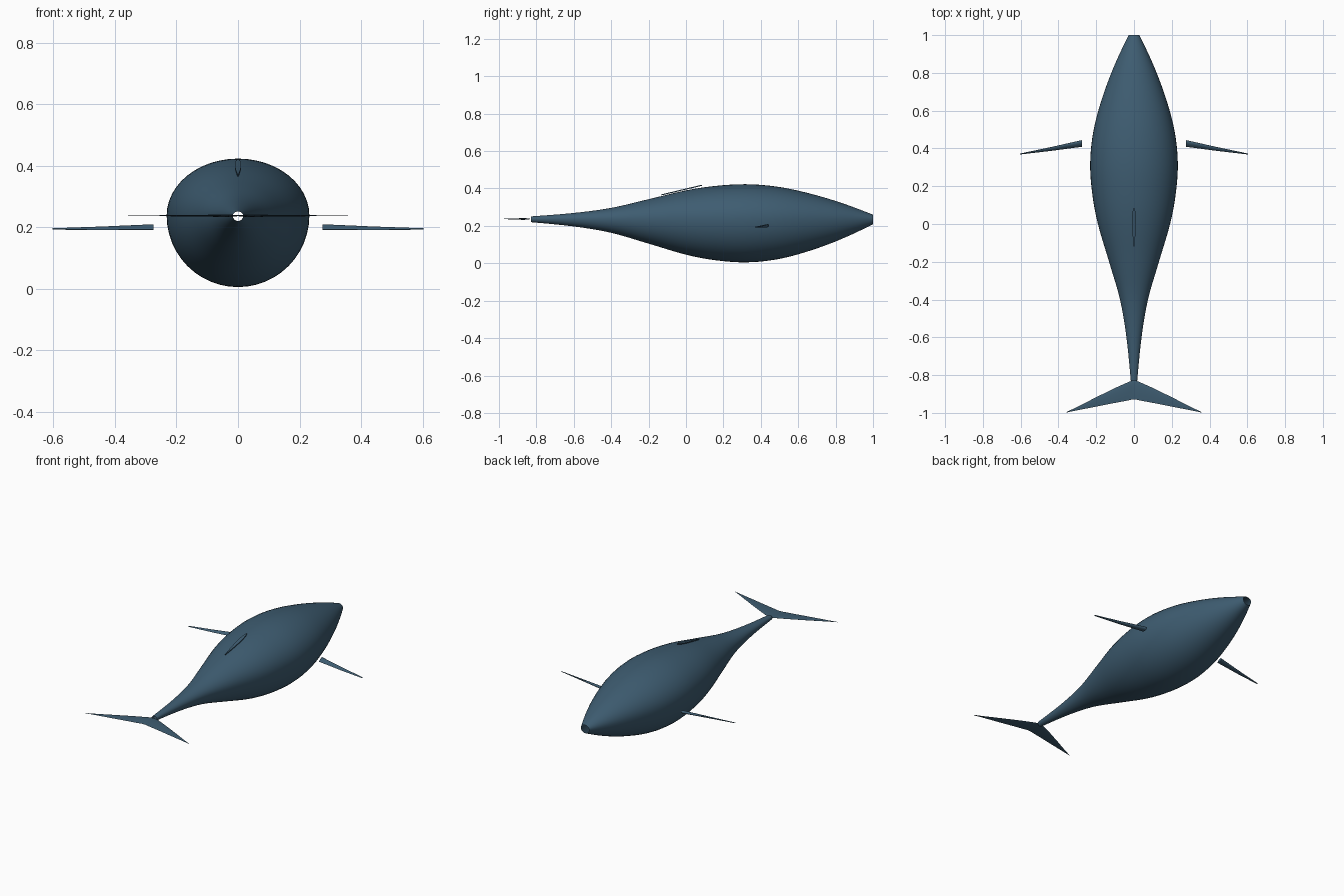
import bpy, bmesh, math
from mathutils import Vector

if "Cube" in bpy.data.objects:
    bpy.data.objects.remove(bpy.data.objects["Cube"])

skin = bpy.data.materials.new("slate_blue")
skin.diffuse_color = (0.048, 0.108, 0.165, 1)
skin.use_nodes = True
skin.node_tree.nodes["Principled BSDF"].inputs["Base Color"].default_value = skin.diffuse_color


def loft(name, rings, cap=False, angle=50):
    """Skin a list of closed rings into one smooth object."""
    bm = bmesh.new()
    rows = [[bm.verts.new(p) for p in ring] for ring in rings]
    n = len(rows[0])
    for a, b in zip(rows, rows[1:]):
        for i in range(n):
            j = (i + 1) % n
            bm.faces.new((a[i], a[j], b[j], b[i]))
    if cap:
        bm.faces.new(rows[0])
        bm.faces.new(rows[-1])
    bmesh.ops.recalc_face_normals(bm, faces=bm.faces)
    mesh = bpy.data.meshes.new(name)
    bm.to_mesh(mesh)
    bm.free()
    mesh.materials.append(skin)
    obj = bpy.data.objects.new(name, mesh)
    bpy.context.collection.objects.link(obj)
    bpy.ops.object.select_all(action='DESELECT')
    obj.select_set(True)
    bpy.context.view_layer.objects.active = obj
    bpy.ops.object.shade_smooth_by_angle(angle=math.radians(angle))
    return obj


def foil(lead, trail, thick, up, steps=10):
    """Teardrop section from a round leading edge to a thin trailing edge."""
    lead, trail, up = Vector(lead), Vector(trail), Vector(up)
    ts = [(i / steps) ** 2 for i in range(steps + 1)]
    side = lambda t, s: lead.lerp(trail, t) + up * (s * thick * 1.3 * math.sqrt(t) * (1 - t))
    return [side(t, 1) for t in ts] + [side(t, -1) for t in ts[-2:0:-1]]


def catmull(a, b, c, d, t):
    return 0.5 * (2 * b + (c - a) * t + (2 * a - 5 * b + 4 * c - d) * t * t
                  + (3 * b - a - 3 * c + d) * t ** 3)


# Body: open tapered tube, round below and flattened above
AXIS = 0.237
stations = [Vector(p) for p in [
    (-1.03, 0.001), (-0.83, 0.017), (-0.6, 0.040), (-0.4, 0.074), (-0.2, 0.132), (0, 0.191),
    (0.16, 0.221), (0.32, 0.232), (0.48, 0.217), (0.64, 0.177), (0.82, 0.112),
    (1.0, 0.028), (1.18, -0.07)]]
profile = []
for k in range(1, len(stations) - 2):
    profile += [catmull(*stations[k - 1:k + 3], s / 5) for s in range(5)]
profile.append(stations[-2])
rings = []
for y, r in profile:
    ring = []
    for i in range(48):
        a = math.tau * i / 48
        h = math.sin(a) * r
        ring.append((math.cos(a) * r, y, AXIS + h * (0.8 if h > 0 else 1)))
    rings.append(ring)
loft("body", rings, angle=80)

# Side flippers
for s, name in ((1, "right_flipper"), (-1, "left_flipper")):
    loft(name, [
        foil((s * 0.275, 0.444, 0.204), (s * 0.275, 0.409, 0.192), 0.017, (0, -0.3, 0.95)),
        foil((s * 0.44, 0.407, 0.199), (s * 0.44, 0.387, 0.191), 0.010, (0, -0.3, 0.95)),
        foil((s * 0.603, 0.373, 0.195), (s * 0.603, 0.368, 0.192), 0.004, (0, -0.3, 0.95)),
    ], cap=True)

# Dorsal fin: low teardrop ridge following the back
ridge = []
for lift in (-0.003, 0.003):
    ridge.append(foil((0, 0.085, 0.417 + lift), (0, -0.13, 0.366 + lift), 0.021, (1, 0, 0)))
loft("dorsal_fin", ridge, cap=True)

# Tail fluke: swept blade, pinched at the centre
half = [(0.015, -0.831, -0.93, 0.006), (0.035, -0.839, -0.935, 0.009),
        (0.10, -0.868, -0.947, 0.006), (0.20, -0.917, -0.967, 0.004),
        (0.30, -0.968, -0.986, 0.002), (0.357, -0.995, -0.998, 0.001)]
span = [(-x, *rest) for x, *rest in reversed(half)] + [(0, -0.83, -0.93, 0.003)] + half
loft("tail_fluke", [foil((x, a, AXIS), (x, b, AXIS), t, (0, 0, 1)) for x, a, b, t in span],
     cap=True)
